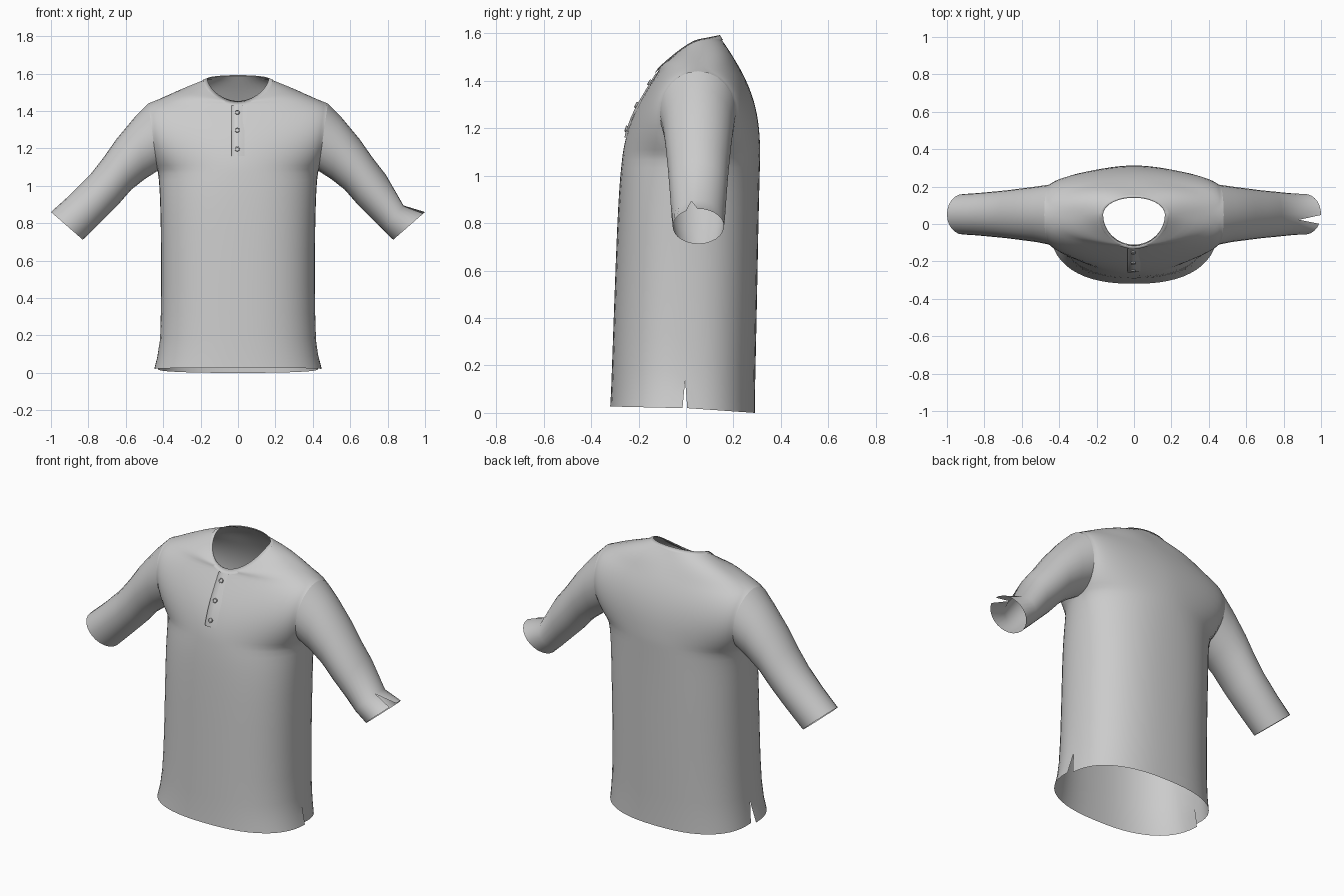
import bpy, bmesh, math
from math import sin, cos, pi, radians
from mathutils import Vector

if "Cube" in bpy.data.objects:
    bpy.data.objects.remove(bpy.data.objects["Cube"])

N = 14  # columns in each half panel


def lerp(a, b, f):
    return a + (b - a) * f


def interp(table, z):
    for (z0, y0), (z1, y1) in zip(table, table[1:]):
        if z <= z1:
            return lerp(y0, y1, max(0, (z - z0) / (z1 - z0)))
    return table[-1][1]


def build(name, grids, wrap=False, relax=0):
    """Join grids of points into one smooth surface, welding shared borders."""
    bm = bmesh.new()
    for rows in grids:
        vs = [[bm.verts.new(p) for p in r] for r in rows]
        n = len(rows[0])
        for a, b in zip(vs, vs[1:]):
            for i in range(n if wrap else n - 1):
                j = (i + 1) % n
                bm.faces.new((a[i], a[j], b[j], b[i]))
    bmesh.ops.remove_doubles(bm, verts=bm.verts, dist=0.0008)
    inside = [v for v in bm.verts if not v.is_boundary]
    for _ in range(relax):
        bmesh.ops.smooth_vert(bm, verts=inside, factor=0.5,
                              use_axis_x=True, use_axis_y=True, use_axis_z=True)
    bmesh.ops.recalc_face_normals(bm, faces=bm.faces)
    for f in bm.faces:
        f.smooth = True
    me = bpy.data.meshes.new(name)
    bm.to_mesh(me)
    bm.free()
    ob = bpy.data.objects.new(name, me)
    bpy.context.collection.objects.link(ob)
    return ob


# Centre line profiles (z, y) of the front and back panels
FRONT = [(0, -.32), (.14, -.316), (.5, -.303), (.8, -.292), (1.0, -.28), (1.1, -.268),
         (1.18, -.252), (1.25, -.227), (1.3, -.202), (1.38, -.155), (1.44, -.118)]
BACK = [(0, .29), (.4, .30), (.8, .307), (1.1, .315), (1.23, .308), (1.3, .293),
        (1.36, .274), (1.44, .235)]
# Side seam (z, half width) and (z, y)
SIDE_X = [(0, .45), (.02, .448), (.14, .417), (.5, .412), (.8, .415), (1.0, .422), (1.08, .43)]
SIDE_Y = [(0, -.005), (.5, 0), (.9, .015), (1.02, .03), (1.08, .05)]


def armhole(a):
    """Point on the armhole seam, a = 0 back, 90 top, 180 front."""
    a = radians(a)
    return Vector((.455 + .025 * sin(a), .05 + .16 * cos(a), 1.26 + .18 * sin(a)))


def neck(t, back):
    """Neckline point: t = 0 centre, pi/2 shoulder, negative for the other side."""
    c = max(0, cos(t))
    return Vector((.165 * sin(t), .05 + .09 * c, 1.57 + .018 * c) if back
                  else (.165 * sin(t), .05 - .16 * c, 1.57 - .12 * c ** 1.3))


TS = [pi / 2 * i / N for i in range(-N, N + 1)]


def panel_row(yc, zc, edge, n):
    row = []
    for t in TS:
        s, c = abs(sin(t)) ** (2 / n), max(0, cos(t)) ** (2 / n)
        if abs(t) > pi / 2 - 1e-6:
            c = 0
        row.append(Vector((math.copysign(s * edge.x, t), lerp(edge.y, yc, c),
                           lerp(edge.z, zc, c))))
    return row


def panel(back):
    prof, sg = (BACK, 1) if back else (FRONT, -1)
    rows = []
    # Hem to underarm; the lowest rows stay apart at the sides as slits
    for z in (.02, .08, .14, .3, .5, .65, .8, .88, .94, .99, 1.04):
        low = max(0, (.14 - z) / .12)
        zc = z if z > .02 else (0 if back else .027)
        edge = Vector((interp(SIDE_X, z) - (.02 * low if back else 0),
                       interp(SIDE_Y, z) + sg * .01 * low, z))
        rows.append(panel_row(interp(prof, z), zc, edge, 2.4 - .2 * max(0, z - .8) / .24))
    # Along the armhole
    for k in range(13):
        e = armhole(-90 + 15 * k if back else 270 - 15 * k)
        n = 2.1 - .4 * sin(pi * k / 12)
        rows.append(panel_row(interp(prof, e.z), e.z, e, n))
    # Shoulder to neckline, slightly rounded
    top = rows[-1]
    out = Vector((0, sg * .5, .85))
    for f in (.15, .3, .45, .6, .8, 1):
        rows.append([p.lerp(neck(t, back), f) + out * .018 * sin(pi * f) * abs(sin(2 * t))
                     for p, t in zip(top, TS)])
    return rows


build("shirt_body", [panel(False), panel(True)], relax=5)

# Sleeves: (top x, top z, bottom x, bottom z, half depth)
SLEEVE = [(.55, 1.37, .50, 1.035, .148), (.65, 1.25, .57, .98, .137), (.72, 1.15, .64, .90, .128),
          (.79, 1.06, .715, .825, .121), (.90, .95, .775, .765, .113), (1.0, .86, .83, .712, .108)]


def sleeve(name, side, slit):
    rings = [[armhole(105 + 15 * i) for i in range(25)]]
    for k, (tx, tz, bx, bz, d) in enumerate(SLEEVE):
        gap = 0
        if slit and k == 4:
            tx, tz = .885, .895
        if slit and k == 5:
            gap = 13
        ring = []
        for i in range(25):
            a = radians(105 + gap + (360 - 2 * gap) * i / 24)
            f = .5 + .5 * sin(a)
            ring.append(Vector((lerp(bx, tx, f), .052 + d * cos(a), lerp(bz, tz, f))))
        rings.append(ring)
    for r in rings:
        for p in r:
            p.x *= side
    build(name, [rings])


sleeve("right_sleeve", -1, False)
sleeve("left_sleeve", 1, True)

# Neck band: narrow strip lying on the neckline
inner, outer = [], []
for i in range(56):
    a = 2 * pi * i / 56
    back = cos(a) > 0
    t = math.atan2(sin(a), abs(cos(a)))
    p = neck(t, back)
    c = cos(t)
    lift = Vector((0, (.003 if back else -.007) * c, .004))
    drop = .007 + (.014 if back else .018) * c
    inner.append(p + lift)
    outer.append(p + lift + Vector((.022 * sin(t), (.013 if back else -.016) * c, -drop)))
build("neck_band", [[[Vector((p.x, p.y, p.z - .004)) for p in inner], inner, outer]], wrap=True)

# Button placket down the front: stepped left edge, right edge sinking into the cloth
zs = [1.16 + .27 * i / 10 for i in range(11)]
build("placket", [[[Vector((x, interp(FRONT, z) + dy, z))
                    for x, dy in ((-.035, .003), (-.035, -.004), (0, -.004), (.035, .004))]
                   for z in zs]])

# Buttons: disc with a raised rim, facing out of the placket
for i, z in enumerate((1.39, 1.295, 1.195)):
    slope = Vector((0, interp(FRONT, z + .02) - interp(FRONT, z - .02), .04))
    nrm = slope.cross(Vector((-1, 0, 0))).normalized()
    if nrm.y > 0:
        nrm = -nrm
    pos = Vector((-.004, interp(FRONT, z), z)) + nrm * .004
    rot = nrm.to_track_quat('Z', 'Y').to_euler()
    bpy.ops.mesh.primitive_cylinder_add(vertices=20, radius=.013, depth=.008, location=pos, rotation=rot)
    bpy.context.object.name = f"button_{i + 1}"
    bpy.ops.mesh.primitive_torus_add(major_segments=20, minor_segments=8, major_radius=.011,
                                     minor_radius=.0025, location=pos + nrm * .004, rotation=rot)
    bpy.context.object.name = f"button_rim_{i + 1}"
    bpy.ops.object.shade_smooth()
